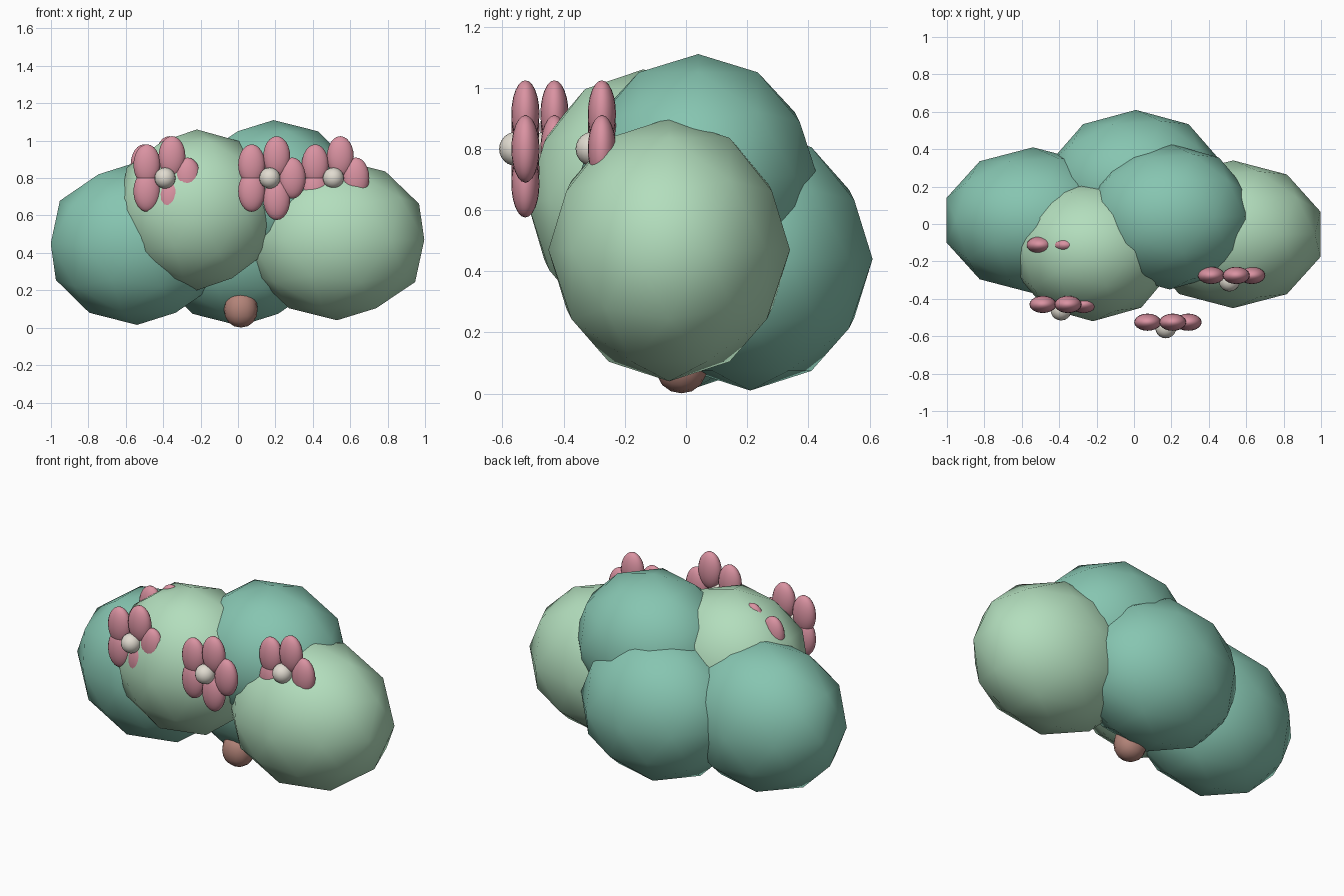
import bpy
import math

cube = bpy.data.objects.get("Cube")
if cube:
    bpy.data.objects.remove(cube, do_unlink=True)


def material(name, rgb):
    m = bpy.data.materials.new(name)
    m.use_nodes = True
    m.diffuse_color = (*rgb, 1)
    m.node_tree.nodes["Principled BSDF"].inputs["Base Color"].default_value = (*rgb, 1)
    return m


TEAL = material("teal_leaf", (0.24, 0.56, 0.44))
LIGHT = material("light_green_leaf", (0.45, 0.73, 0.51))
PINK = material("pink_petal", (0.70, 0.29, 0.36))
CREAM = material("cream_centre", (0.75, 0.71, 0.63))
BROWN = material("brown_trunk", (0.45, 0.23, 0.19))


def finish(name, scale, mat):
    ob = bpy.context.object
    ob.name = name
    ob.scale = scale
    ob.data.materials.append(mat)
    bpy.ops.object.shade_smooth()
    return ob


def clump(name, loc, scale, mat):
    bpy.ops.mesh.primitive_ico_sphere_add(subdivisions=2, radius=1, location=loc)
    finish(name, scale, mat)


def ball(name, loc, scale, mat):
    bpy.ops.mesh.primitive_uv_sphere_add(segments=20, ring_count=12, radius=1, location=loc)
    finish(name, scale, mat)


# Leaf clumps
clump("left_clump", (0.53, -0.055, 0.47), (0.49, 0.395, 0.43), LIGHT)
clump("right_clump", (-0.54, 0.02, 0.45), (0.485, 0.39, 0.435), TEAL)
clump("front_clump", (-0.22, -0.14, 0.63), (0.44, 0.38, 0.43), LIGHT)
clump("top_clump", (0.19, 0.04, 0.71), (0.45, 0.39, 0.40), TEAL)
clump("back_clump", (0.01, 0.21, 0.44), (0.48, 0.40, 0.43), TEAL)

# Stubby rounded trunk
bpy.ops.mesh.primitive_cube_add(size=2, location=(0.015, -0.015, 0.1))
trunk = finish("trunk", (0.108, 0.103, 0.118), BROWN)
trunk.modifiers.new("round", "SUBSURF").levels = 2
trunk.modifiers["round"].render_levels = 2


# Five-petalled flowers facing the front
def flower(name, x, y, z=0.8):
    for i in range(5):
        a = math.tau * i / 5
        ball(f"{name}_petal_{i + 1}", (x + 0.12 * math.cos(a), y, z + 0.12 * math.sin(a)),
             (0.072, 0.046, 0.11), PINK)
    ball(f"{name}_centre", (x, y - 0.03, z), (0.056, 0.056, 0.056), CREAM)


flower("middle_flower", 0.17, -0.525)
flower("right_flower", -0.39, -0.43)
flower("left_flower", 0.51, -0.275)
flower("hidden_flower", -0.405, -0.112)
